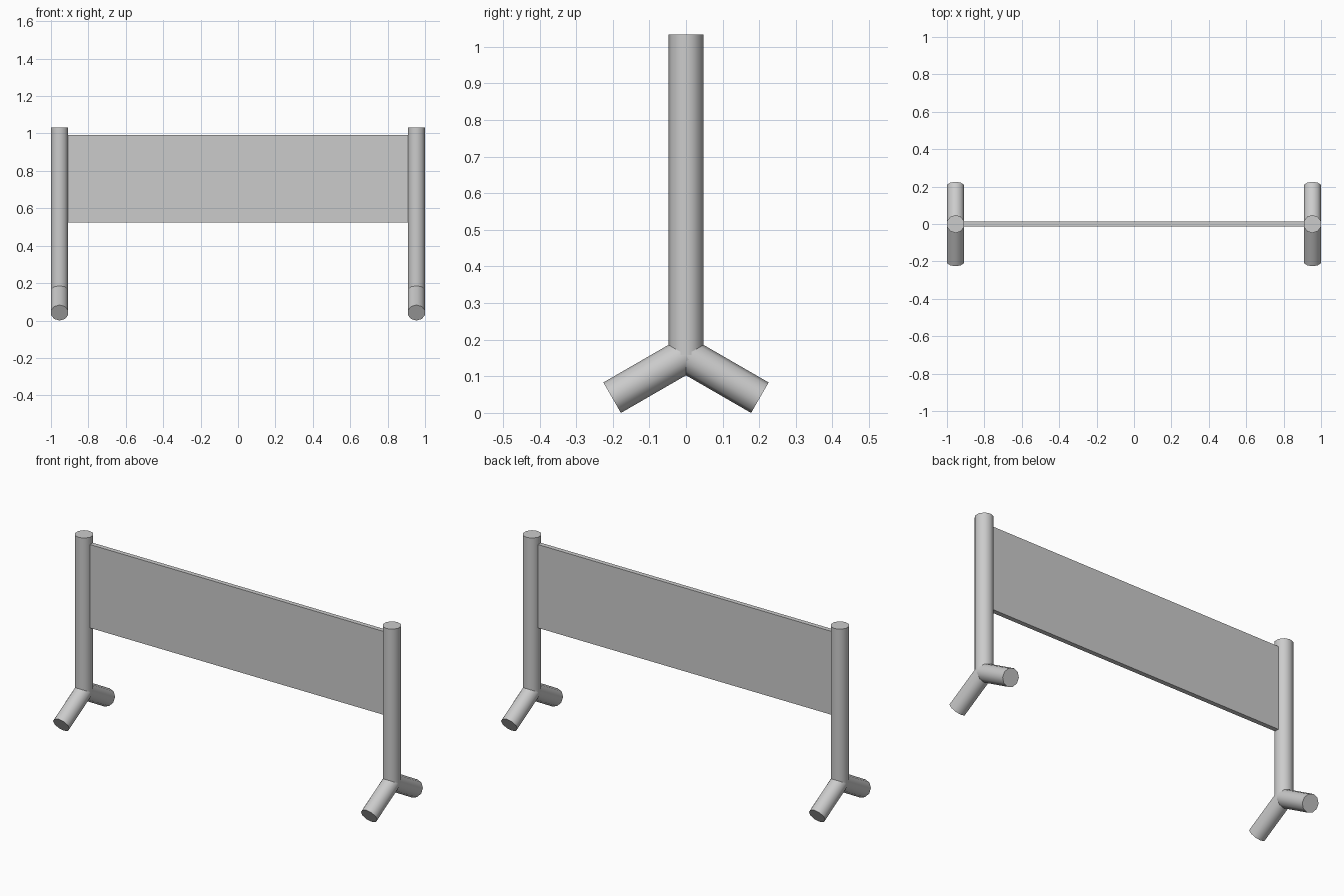
import bpy
from math import pi, radians
from mathutils import Matrix, Vector

cube = bpy.data.objects.get("Cube")
if cube:
    bpy.data.objects.remove(cube, do_unlink=True)

# One plain grey for everything
grey = bpy.data.materials.new("light_grey")
grey.use_nodes = True
colour = (0.6, 0.6, 0.6, 1)
grey.diffuse_color = colour
grey.node_tree.nodes["Principled BSDF"].inputs["Base Color"].default_value = colour

RADIUS = 0.048
POST_X = 0.954
HUB_Z = 0.158
TOP_Z = 1.033
LEG_LENGTH = 0.233


def tube(name, x, tilt, length):
    """Ten-sided tube leaving the hub, tilted about the x axis."""
    bpy.ops.mesh.primitive_cylinder_add(vertices=10, radius=RADIUS, depth=length)
    ob = bpy.context.object
    ob.name = name
    ob.data.transform(Matrix.Translation((0, 0, length / 2)))
    ob.rotation_euler.x = tilt
    ob.location = Vector((x, 0, HUB_Z))
    ob.data.materials.append(grey)
    bpy.ops.object.shade_smooth_by_angle(angle=radians(40))


# Each stand: an upright post on two splayed legs
for side, x in (("left", POST_X), ("right", -POST_X)):
    tube(side + "_post", x, 0, TOP_Z - HUB_Z)
    tube(side + "_front_leg", x, 2 * pi / 3, LEG_LENGTH)
    tube(side + "_back_leg", x, -2 * pi / 3, LEG_LENGTH)

# Flat board between the posts
bottom, top = 0.525, 0.992
bpy.ops.mesh.primitive_cube_add(size=1, location=(0, 0, (bottom + top) / 2))
board = bpy.context.object
board.name = "board"
board.scale = (2 * POST_X, 0.026, top - bottom)
board.data.materials.append(grey)
